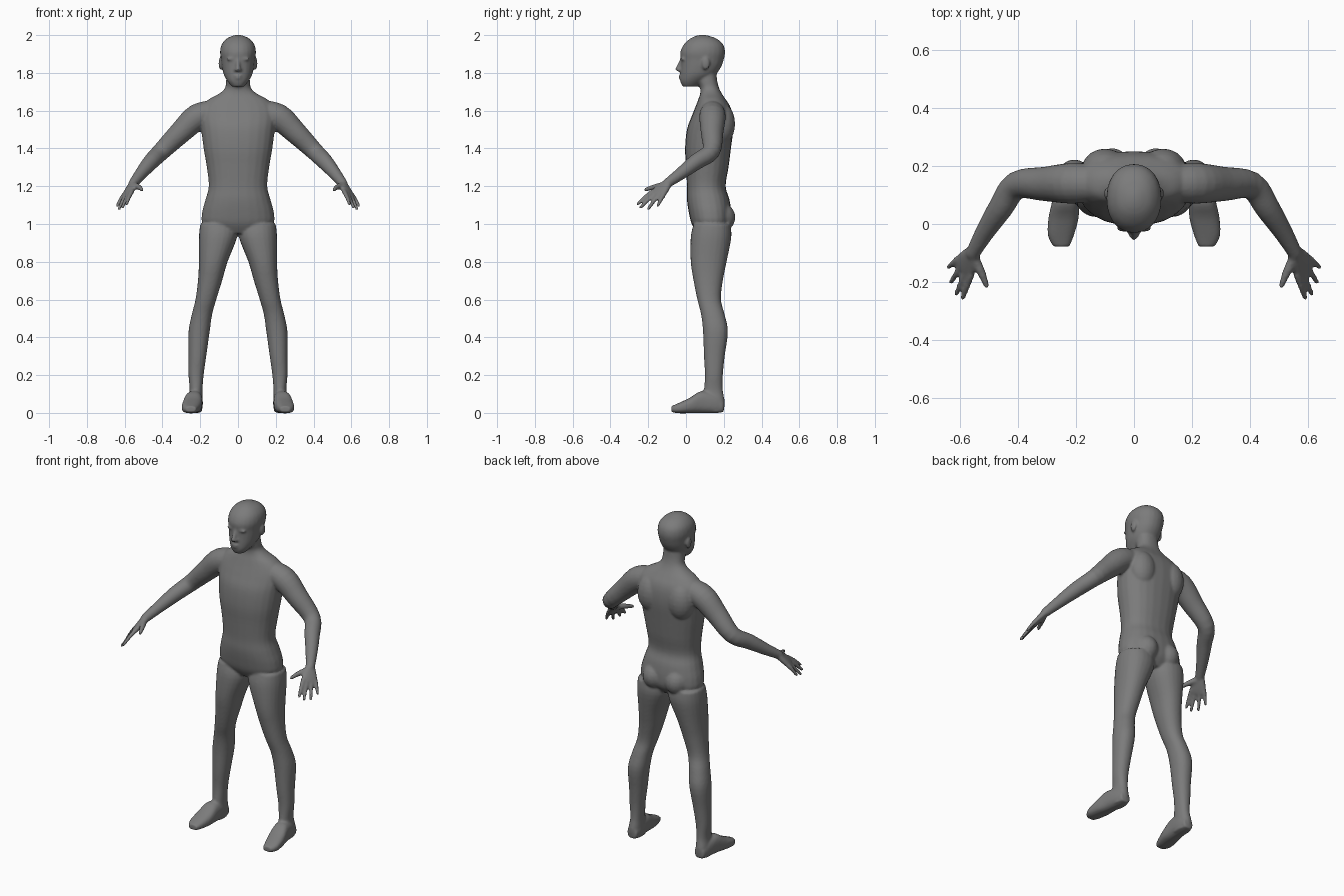
import bpy, bmesh, math
from mathutils import Vector, Matrix

bm = bmesh.new()


def smooth_path(rows, steps=4):
    """Catmull-Rom interpolation of equal-length number rows."""
    out = []
    for i in range(len(rows) - 1):
        a, b, c, d = (rows[max(i - 1, 0)], rows[i], rows[i + 1],
                      rows[min(i + 2, len(rows) - 1)])
        for k in range(steps):
            t = k / steps
            out.append([0.5 * (2 * q + (r - p) * t + (2 * p - 5 * q + 4 * r - s) * t * t
                               + (3 * q - p - 3 * r + s) * t ** 3)
                        for p, q, r, s in zip(a, b, c, d)])
    return out + [list(rows[-1])]


def loft(rings, power=2.0, n=24):
    """Skin closed superellipse rings given as (centre, u axis, v axis)."""
    def shape(v):
        return math.copysign(abs(v) ** (2 / power), v)
    loops = []
    for c, u, v in rings:
        loops.append([bm.verts.new(c + u * shape(math.cos(2 * math.pi * k / n))
                                   + v * shape(math.sin(2 * math.pi * k / n)))
                      for k in range(n)])
    for a, b in zip(loops, loops[1:]):
        for k in range(n):
            j = (k + 1) % n
            bm.faces.new((a[k], a[j], b[j], b[k]))
    bm.faces.new(loops[0])
    bm.faces.new(loops[-1])


def stack(rows, side=1, power=2.0):
    """Horizontal rings: z, centre x, half width, front y, back y."""
    loft([(Vector((side * cx, (y0 + y1) / 2, z)), Vector((hx, 0, 0)),
           Vector((0, (y1 - y0) / 2, 0))) for z, cx, hx, y0, y1 in smooth_path(rows)], power)


def tube(rows, n=16):
    """Round limb along x, y, z, radius rows, with a rounded tip."""
    pts = smooth_path(rows)
    rings = []
    for i, p in enumerate(pts):
        d = Vector(pts[min(i + 1, len(pts) - 1)][:3]) - Vector(pts[max(i - 1, 0)][:3])
        d.normalize()
        u = d.cross(Vector((0, 0, 1))).normalized()
        v = d.cross(u)
        rings.append((Vector(p[:3]), u * p[3], v * p[3]))
    c, r = Vector(pts[-1][:3]), pts[-1][3]
    for a in (0.5, 0.9, 1.3):
        rings.append((c + d * r * math.sin(a), u * r * math.cos(a), v * r * math.cos(a)))
    loft(rings, 2.0, n)


def ball(centre, radii):
    bmesh.ops.create_uvsphere(bm, u_segments=20, v_segments=12, radius=1,
                              matrix=Matrix.Translation(centre) @ Matrix.Diagonal((*radii, 1)))


# torso and neck
stack([(0.95, 0, 0.10, 0.06, 0.20), (1.0, 0, 0.185, 0.03, 0.235),
       (1.06, 0, 0.19, 0.015, 0.24), (1.13, 0, 0.172, 0.005, 0.23),
       (1.2, 0, 0.155, 0.005, 0.21), (1.3, 0, 0.165, 0.0, 0.225),
       (1.4, 0, 0.182, -0.005, 0.238), (1.5, 0, 0.195, 0.005, 0.25),
       (1.57, 0, 0.205, 0.03, 0.248), (1.62, 0, 0.195, 0.05, 0.235),
       (1.66, 0, 0.155, 0.065, 0.21), (1.69, 0, 0.10, 0.075, 0.19),
       (1.72, 0, 0.069, 0.075, 0.175), (1.76, 0, 0.063, 0.06, 0.165),
       (1.82, 0, 0.06, 0.06, 0.16)], power=2.3)

# head
stack([(1.727, 0, 0.032, -0.018, 0.06), (1.755, 0, 0.055, -0.03, 0.10),
       (1.79, 0, 0.075, -0.03, 0.155), (1.83, 0, 0.085, -0.028, 0.185),
       (1.87, 0, 0.09, -0.028, 0.20), (1.91, 0, 0.095, -0.03, 0.207),
       (1.95, 0, 0.087, -0.012, 0.197), (1.98, 0, 0.062, 0.02, 0.165),
       (1.995, 0, 0.032, 0.05, 0.125), (2.001, 0, 0.01, 0.075, 0.10)], power=2.15)

# nose and lips
tube([(0, -0.022, 1.875, 0.009), (0, -0.034, 1.845, 0.010), (0, -0.043, 1.82, 0.014)])
ball((0, -0.028, 1.784), (0.022, 0.011, 0.006))
ball((0, -0.028, 1.772), (0.019, 0.011, 0.006))

for s in (-1, 1):
    # brow, ear, nostril
    ball((s * 0.034, -0.016, 1.873), (0.028, 0.013, 0.008))
    ball((s * 0.092, 0.105, 1.85), (0.011, 0.022, 0.034))
    ball((s * 0.012, -0.034, 1.816), (0.009, 0.011, 0.008))

    # buttock and shoulder blade
    ball((s * 0.075, 0.165, 1.035), (0.075, 0.097, 0.085))
    ball((s * 0.10, 0.19, 1.53), (0.08, 0.07, 0.11))

    # leg
    stack([(1.0, 0.105, 0.095, 0.04, 0.235), (0.93, 0.106, 0.101, 0.025, 0.24),
           (0.8, 0.131, 0.076, 0.025, 0.215), (0.7, 0.148, 0.064, 0.04, 0.195),
           (0.6, 0.17, 0.055, 0.06, 0.185), (0.52, 0.191, 0.054, 0.08, 0.205),
           (0.43, 0.206, 0.056, 0.09, 0.222), (0.3, 0.215, 0.047, 0.095, 0.205),
           (0.2, 0.222, 0.04, 0.10, 0.195), (0.12, 0.222, 0.034, 0.095, 0.195),
           (0.06, 0.226, 0.038, 0.09, 0.205), (0.005, 0.226, 0.036, 0.09, 0.20)], s, 2.2)

    # foot, lofted from heel to toe: y, centre x, half width, bottom z, top z
    foot = [(0.20, 0.226, 0.03, 0.004, 0.06), (0.15, 0.228, 0.042, -0.002, 0.10),
            (0.08, 0.235, 0.047, -0.002, 0.115), (0.02, 0.243, 0.052, -0.002, 0.08),
            (-0.04, 0.252, 0.045, -0.002, 0.052), (-0.078, 0.25, 0.028, 0.004, 0.035)]
    loft([(Vector((s * cx, y, (z0 + z1) / 2)), Vector((hx, 0, 0)),
           Vector((0, 0, (z1 - z0) / 2))) for y, cx, hx, z0, z1 in smooth_path(foot)], 2.6)

    # arm
    tube([(s * 0.12, 0.14, 1.595, 0.062), (s * 0.215, 0.14, 1.566, 0.07),
          (s * 0.304, 0.138, 1.485, 0.06), (s * 0.405, 0.133, 1.385, 0.048),
          (s * 0.46, 0.055, 1.33, 0.043), (s * 0.515, -0.03, 1.265, 0.033),
          (s * 0.555, -0.10, 1.215, 0.025)], 20)

    # palm
    wide = Vector((s * -0.60, -0.75, 0.29)).normalized()
    ahead = Vector((s * 0.035, -0.058, -0.063))
    thick = ahead.cross(wide).normalized()
    wrist = Vector((s * 0.55, -0.092, 1.222))
    loft([(wrist + ahead * t, wide * w, thick * h) for t, w, h in
          smooth_path([(0, 0.024, 0.02), (0.4, 0.036, 0.019),
                       (0.85, 0.046, 0.016), (1.15, 0.044, 0.012)])], 2.4)

    # fingers, from index to little, then thumb
    tips = [(0.59, -0.255, 1.106), (0.612, -0.24, 1.088),
            (0.63, -0.20, 1.08), (0.638, -0.148, 1.098)]
    for i, tip in enumerate(tips):
        base = wrist + ahead * 0.9 + wide * (0.036 - 0.024 * i)
        end = Vector((s * tip[0], tip[1], tip[2]))
        mid = base.lerp(end, 0.5) + Vector((0, 0, 0.004))
        tube([(*base, 0.013), (*mid, 0.0115), (*end, 0.009)], 12)
    tube([(s * 0.552, -0.115, 1.205, 0.019), (s * 0.525, -0.17, 1.195, 0.015),
          (s * 0.508, -0.214, 1.182, 0.010)], 12)

bmesh.ops.recalc_face_normals(bm, faces=bm.faces)
mesh = bpy.data.meshes.new("body")
bm.to_mesh(mesh)
bm.free()
body = bpy.data.objects.new("body", mesh)
bpy.context.collection.objects.link(body)
bpy.context.view_layer.objects.active = body
body.select_set(True)

# fuse all the parts into one skin and soften the joins
remesh = body.modifiers.new("fuse", 'REMESH')
remesh.mode = 'VOXEL'
remesh.voxel_size = 0.007
remesh.use_smooth_shade = True
soften = body.modifiers.new("soften", 'SMOOTH')
soften.factor = 0.5
soften.iterations = 5
for name in ("fuse", "soften"):
    bpy.ops.object.modifier_apply(modifier=name)

grey = bpy.data.materials.new("plain grey")
grey.diffuse_color = (0.2, 0.2, 0.2, 1)
body.data.materials.clear()
body.data.materials.append(grey)
bpy.ops.object.shade_smooth()
